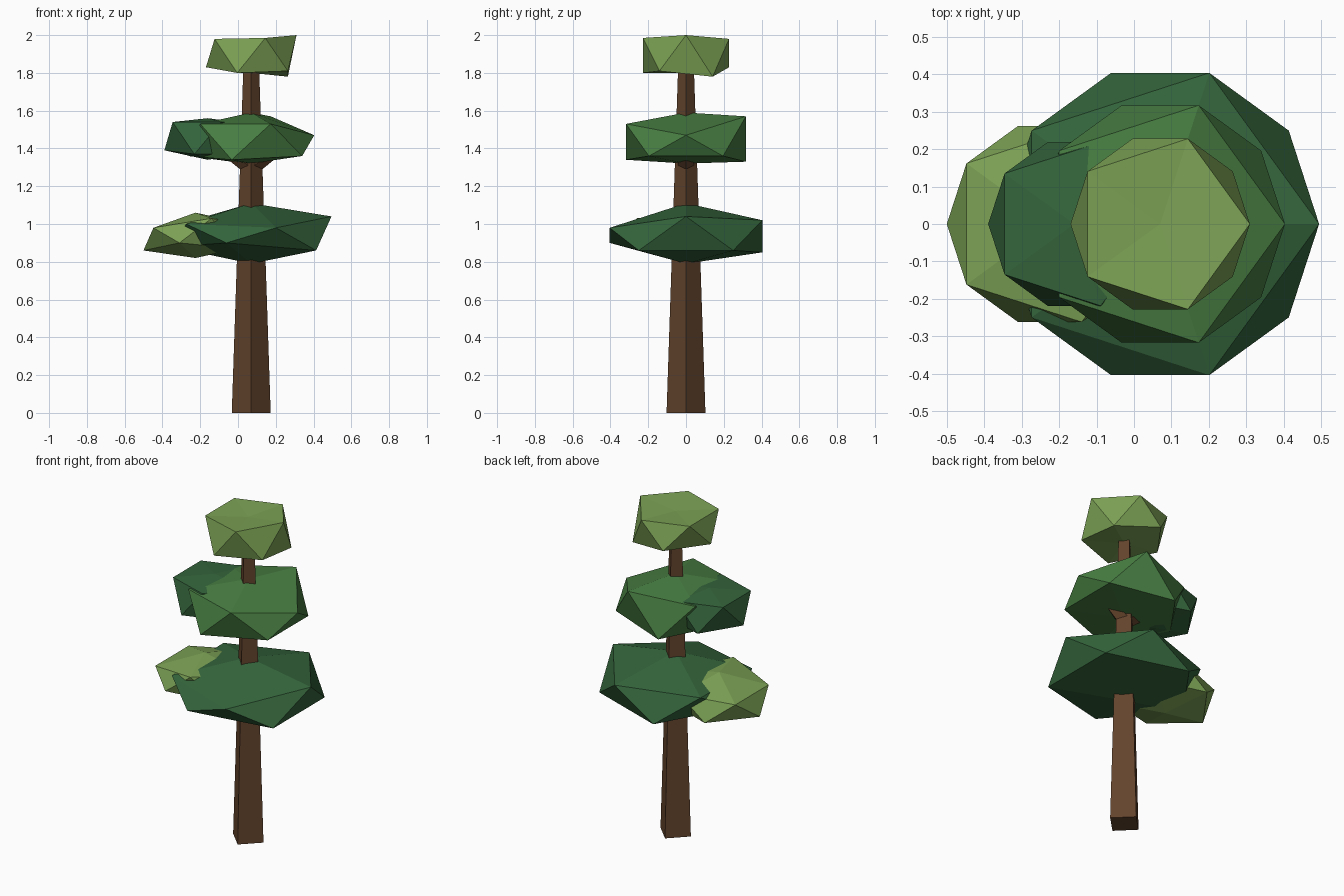
import bpy, bmesh, math
from mathutils import Vector

if "Cube" in bpy.data.objects:
    bpy.data.objects.remove(bpy.data.objects["Cube"])


def material(name, rgb):
    m = bpy.data.materials.new(name)
    m.diffuse_color = (*rgb, 1)
    m.use_nodes = True
    m.node_tree.nodes["Principled BSDF"].inputs["Base Color"].default_value = m.diffuse_color
    return m


BARK = material("bark", (0.125, 0.058, 0.026))
DARK = material("dark_leaf", (0.035, 0.13, 0.045))
MID = material("mid_leaf", (0.065, 0.21, 0.055))
LIGHT = material("light_leaf", (0.2, 0.36, 0.09))


def finish(bm, name, mat):
    mesh = bpy.data.meshes.new(name)
    bmesh.ops.recalc_face_normals(bm, faces=bm.faces)
    bm.to_mesh(mesh)
    bm.free()
    mesh.materials.append(mat)
    obj = bpy.data.objects.new(name, mesh)
    bpy.context.collection.objects.link(obj)
    return obj


def foliage(name, mat, cx, r, poles, upper, lower):
    """Icosahedron clump: pole heights, then heights of the upper ring
    (from 0 deg) and lower ring (from 36 deg), counterclockwise."""
    bm = bmesh.new()
    bmesh.ops.create_icosphere(bm, subdivisions=1, radius=1)
    for v in bm.verts:
        x, y, z = v.co
        if abs(z) > 0.9:
            h = poles[1] if z > 0 else poles[0]
        else:
            a = math.degrees(math.atan2(y, x)) % 360
            h = upper[round(a / 72) % 5] if z > 0 else lower[round((a - 36) / 72) % 5]
        v.co = (cx + x * r, y * r, h)
    finish(bm, name, mat)


def limb(name, start, end, r1, r2):
    """Four-sided tapered limb, corners on the axes."""
    start, end = Vector(start), Vector(end)
    d = end - start
    bm = bmesh.new()
    bmesh.ops.create_cone(bm, cap_ends=True, segments=4, radius1=r1, radius2=r2,
                          depth=d.length)
    corner = bm.verts[:][0].co
    spin = math.atan2(corner.y, corner.x)
    turn = round(spin / (math.pi / 2)) * math.pi / 2 - spin
    for v in bm.verts:
        c, s = math.cos(turn), math.sin(turn)
        v.co = (v.co.x * c - v.co.y * s, v.co.x * s + v.co.y * c, v.co.z)
    q = Vector((0, 0, 1)).rotation_difference(d)
    for v in bm.verts:
        v.co = q @ v.co + (start + end) / 2
    finish(bm, name, BARK)


# Trunk and short branches hidden mostly in the foliage
limb("trunk", (0.07, 0, 0), (0.07, 0, 1.88), 0.103, 0.04)
limb("branch_right", (0.07, 0, 1.3), (0.25, 0, 1.42), 0.045, 0.025)
limb("branch_left", (0.07, 0, 1.3), (-0.15, 0, 1.45), 0.045, 0.025)
limb("branch_low", (0.07, 0, 0.83), (-0.2, 0, 0.95), 0.045, 0.025)

# Three foliage tiers on the trunk
foliage("lower_foliage", DARK, 0.07, 0.475, (0.79, 1.11),
        (1.04, 1.02, 1.01, 1.0, 0.98), (0.86, 0.85, 0.88, 0.9, 0.86))
foliage("middle_foliage", MID, 0.07, 0.373, (1.32, 1.59),
        (1.47, 1.57, 1.53, 1.53, 1.53), (1.36, 1.33, 1.36, 1.34, 1.36))
foliage("top_foliage", LIGHT, 0.07, 0.268, (1.8, 1.97),
        (2.0, 1.98, 1.98, 1.98, 1.985), (1.78, 1.83, 1.83, 1.8, 1.81))

# Two side clumps on the left
foliage("upper_side_foliage", DARK, -0.16, 0.257, (1.34, 1.56),
        (1.53, 1.54, 1.54, 1.54, 1.54), (1.38, 1.38, 1.39, 1.37, 1.37))
foliage("lower_side_foliage", LIGHT, -0.225, 0.308, (0.82, 1.06),
        (1.0, 1.0, 0.98, 0.98, 1.03), (0.88, 0.87, 0.86, 0.9, 0.87))
